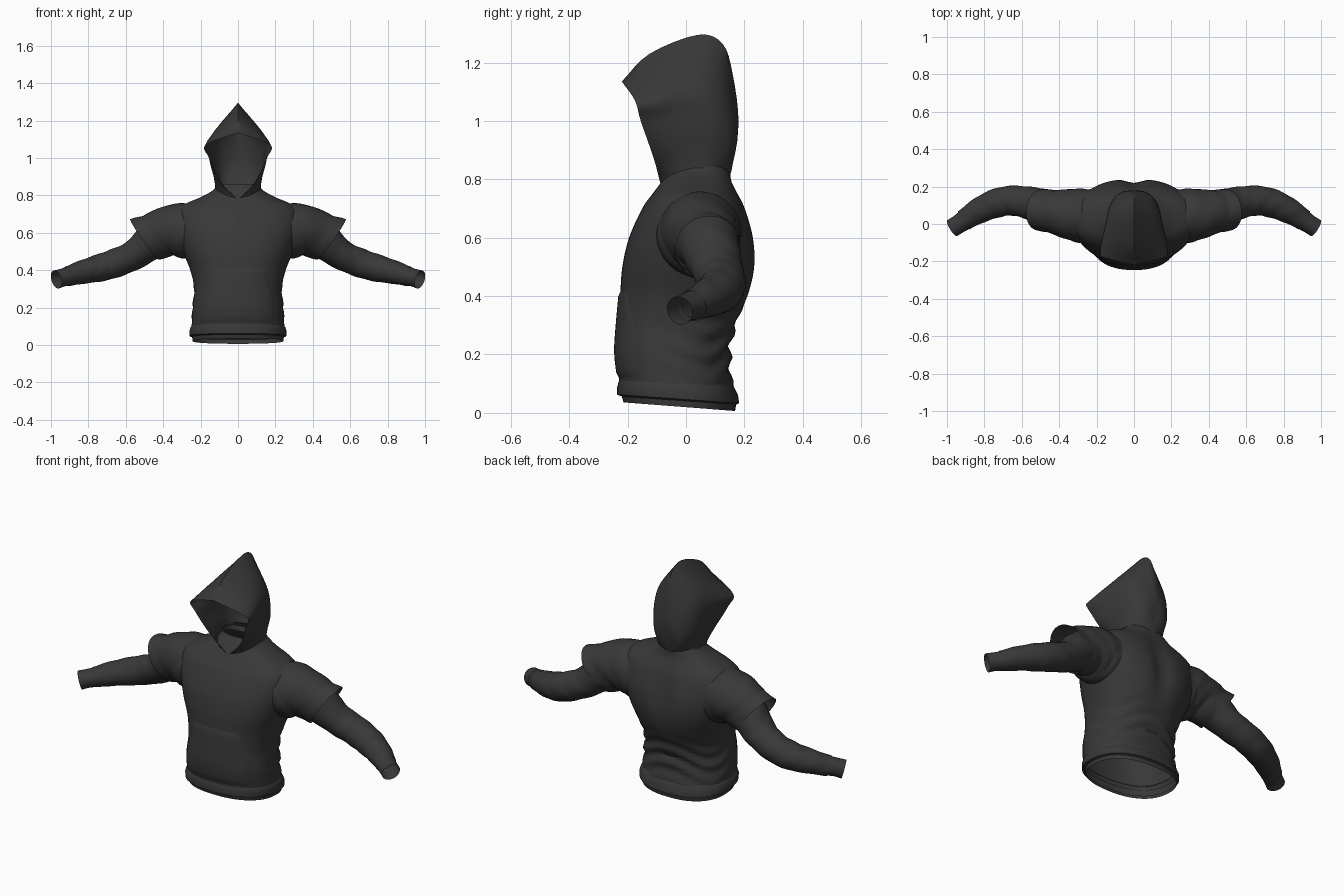
import bpy
import math
from mathutils import Vector

cube = bpy.data.objects.get("Cube")
if cube:
    bpy.data.objects.remove(cube, do_unlink=True)

cloth = bpy.data.materials.new("charcoal cloth")
cloth.use_nodes = True
grey = (0.04, 0.04, 0.04, 1)
cloth.diffuse_color = grey
bsdf = cloth.node_tree.nodes["Principled BSDF"]
bsdf.inputs["Base Color"].default_value = grey
bsdf.inputs["Roughness"].default_value = 0.9


def spline(keys, steps):
    """Dense smooth curve through key tuples."""
    out = []
    pts = [Vector(k) for k in keys]
    pts = [pts[0] * 2 - pts[1]] + pts + [pts[-1] * 2 - pts[-2]]
    for i in range(1, len(pts) - 2):
        a, b, c, d = pts[i - 1:i + 3]
        for s in range(steps):
            t = s / steps
            out.append((b * 2 + (c - a) * t + (a * 2 - b * 5 + c * 4 - d) * t ** 2
                        + (b * 3 - a - c * 3 + d) * t ** 3) / 2)
    return out + [pts[-2]]


def loft(name, rows, closed=True, angle=50):
    """Skin a list of point rows into one smooth surface."""
    n = len(rows[0])
    verts = [p for row in rows for p in row]
    faces = []
    for r in range(len(rows) - 1):
        for c in range(n if closed else n - 1):
            d = (c + 1) % n
            faces.append((r * n + c, r * n + d, (r + 1) * n + d, (r + 1) * n + c))
    mesh = bpy.data.meshes.new(name)
    mesh.from_pydata(verts, [], faces)
    mesh.materials.append(cloth)
    obj = bpy.data.objects.new(name, mesh)
    bpy.context.collection.objects.link(obj)
    bpy.ops.object.select_all(action='DESELECT')
    obj.select_set(True)
    bpy.context.view_layer.objects.active = obj
    bpy.ops.object.mode_set(mode='EDIT')
    bpy.ops.mesh.select_all(action='SELECT')
    bpy.ops.mesh.remove_doubles(threshold=0.0005)
    bpy.ops.mesh.normals_make_consistent(inside=False)
    bpy.ops.object.mode_set(mode='OBJECT')
    bpy.ops.object.shade_smooth_by_angle(angle=math.radians(angle))
    return obj


def bump(v, centre, width):
    return math.exp(-((v - centre) / width) ** 2)


# Torso sections: height, half width, front y, back y
body = spline([
    (0.09, 0.25, -0.226, 0.165), (0.2, 0.243, -0.24, 0.15), (0.3, 0.235, -0.235, 0.17),
    (0.4, 0.255, -0.226, 0.215), (0.5, 0.295, -0.218, 0.24), (0.6, 0.325, -0.195, 0.235),
    (0.7, 0.33, -0.15, 0.205), (0.75, 0.29, -0.115, 0.18), (0.79, 0.2, -0.085, 0.16),
    (0.83, 0.13, -0.055, 0.15), (0.86, 0.115, -0.03, 0.135)], 6)
POWER = 2.35


def tilt(y, z):
    """The hem hangs lower at the back."""
    return z - 0.035 * (y + 0.2) / 0.4 * max(0, 1 - z / 0.3)


def torso_ring(section, folds=True, count=72):
    z, w, front, back = section
    mid, half = (front + back) / 2, (back - front) / 2
    ring = []
    for i in range(count):
        a = math.tau * i / count
        c, s = math.cos(a), math.sin(a)
        x = w * math.copysign(abs(c) ** (2 / POWER), c)
        y = mid + half * math.copysign(abs(s) ** (2 / POWER), s)
        if folds:
            # spine groove and bunched cloth round the back and sides
            y -= 0.028 * bump(x, 0, 0.05) * bump(z, 0.58, 0.15) * max(0, s)
            fold = 0.008 * bump(z, 0.22, 0.1) * max(0, s + 0.35)
            k = 1 + fold / 0.2 * math.sin(z * 85 + 3 * math.sin(a * 3))
            x, y = x * k, mid + (y - mid) * k
        ring.append((x, y, tilt(y, z)))
    return ring


loft("torso", [torso_ring(s) for s in body])

# Gathered hem band with a narrower inner lip
hem = [(0.035, 0.243, -0.214, 0.168), (0.055, 0.245, -0.22, 0.172), (0.06, 0.258, -0.236, 0.182),
       (0.085, 0.26, -0.236, 0.178), (0.105, 0.253, -0.231, 0.167), (0.115, 0.244, -0.226, 0.16)]
loft("hem_band", [torso_ring(s, False) for s in hem], angle=35)


def front_y(x, z):
    for a, b in zip(body, body[1:]):
        if z <= b[0]:
            s = a.lerp(b, max(0, (z - a[0]) / (b[0] - a[0])))
            break
    mid, half = (s[2] + s[3]) / 2, (s[3] - s[2]) / 2
    return mid - half * max(0, 1 - abs(x / s[1]) ** POWER) ** (1 / POWER)


# Front pouch pocket, narrowing toward its top
pocket = []
for r in range(15):
    z = 0.115 + 0.305 * r / 14
    width = 0.205 - 0.065 * max(0, (z - 0.25) / 0.17)
    row = []
    for c in range(25):
        x = width * (c / 12 - 1)
        edge = r in (0, 14) or c in (0, 24)
        y = front_y(x, z) - (-0.002 if edge else 0.006)
        row.append((x, y, tilt(y, z)))
    pocket.append(row)
loft("front_pocket", pocket, closed=False)


def tube(name, keys, side, steps=6, count=32, wrinkle=0.0, cut=0.0):
    """Sleeve tube from (x, y, z, depth radius, height radius) keys."""
    path = spline(keys, steps)
    rows = []
    for i, p in enumerate(path):
        centre = Vector(p[:3])
        t = (Vector(path[min(i + 1, len(path) - 1)][:3])
             - Vector(path[max(i - 1, 0)][:3])).normalized()
        u = t.cross(Vector((0, 0, 1))).normalized()
        v = u.cross(t)
        ring = []
        for j in range(count):
            a = math.tau * j / count
            k = 1 + wrinkle * math.sin(p[0] * 70 + 2 * math.sin(a * 2))
            q = centre + u * (p[3] * k * math.cos(a)) + v * (p[4] * k * math.sin(a))
            # slanted opening, longer on top
            q.x += cut * math.sin(a) * i / (len(path) - 1)
            ring.append((q.x * side, q.y, q.z))
        rows.append(ring)
    return loft(name, rows)


sleeve = [(0.2, 0.04, 0.6, 0.15, 0.14), (0.3, 0.045, 0.605, 0.14, 0.14),
          (0.38, 0.065, 0.6, 0.115, 0.115), (0.46, 0.085, 0.555, 0.1, 0.1),
          (0.55, 0.11, 0.485, 0.088, 0.08), (0.65, 0.125, 0.44, 0.08, 0.077),
          (0.74, 0.11, 0.412, 0.077, 0.073), (0.83, 0.07, 0.39, 0.068, 0.063),
          (0.91, 0.02, 0.367, 0.056, 0.053)]
cuff = [(0.895, 0.028, 0.371, 0.052, 0.05), (0.91, 0.018, 0.367, 0.053, 0.05),
        (0.94, -0.002, 0.36, 0.05, 0.048), (0.972, -0.022, 0.35, 0.05, 0.05)]
cap = [(0.24, 0.045, 0.615, 0.14, 0.14), (0.32, 0.05, 0.613, 0.14, 0.142),
       (0.39, 0.06, 0.6, 0.125, 0.125), (0.44, 0.068, 0.58, 0.115, 0.115),
       (0.5, 0.075, 0.565, 0.112, 0.112)]
for side, label in ((1, "left"), (-1, "right")):
    tube(label + "_sleeve", sleeve, side, wrinkle=0.018)
    tube(label + "_cuff", cuff, side)
    tube(label + "_shoulder_cap", cap, side, wrinkle=0.012, cut=0.05)

# Hood arches from the face opening to the nape: neck, cheek, side, upper, peak
arches = [
    [(0, -0.085, 0.775), (0.09, -0.11, 0.87), (0.155, -0.155, 1.0), (0.172, -0.175, 1.07), (0, -0.22, 1.135)],
    [(0.06, -0.07, 0.79), (0.125, -0.075, 0.9), (0.155, -0.1, 1.0), (0.165, -0.1, 1.09), (0, -0.125, 1.23)],
    [(0.105, -0.03, 0.815), (0.13, -0.015, 0.9), (0.15, -0.02, 1.0), (0.14, 0, 1.12), (0, 0.04, 1.295)],
    [(0.12, 0.03, 0.83), (0.128, 0.05, 0.9), (0.14, 0.06, 1.0), (0.12, 0.08, 1.12), (0, 0.125, 1.265)],
    [(0.115, 0.08, 0.825), (0.115, 0.1, 0.89), (0.12, 0.12, 0.97), (0.09, 0.14, 1.07), (0, 0.16, 1.16)],
    [(0.07, 0.125, 0.81), (0.075, 0.14, 0.85), (0.075, 0.16, 0.9), (0.05, 0.175, 0.95), (0, 0.18, 0.99)],
    [(0, 0.145, 0.79), (0, 0.147, 0.8), (0, 0.15, 0.81), (0, 0.153, 0.82), (0, 0.156, 0.83)]]
columns = [spline(line, 4) for line in zip(*arches)]
hood = []
for line in zip(*columns):
    half = spline(line, 5)
    hood.append([tuple(p) for p in half] + [(-p.x, p.y, p.z) for p in reversed(half[:-1])])
loft("hood", hood, closed=False, angle=60)
